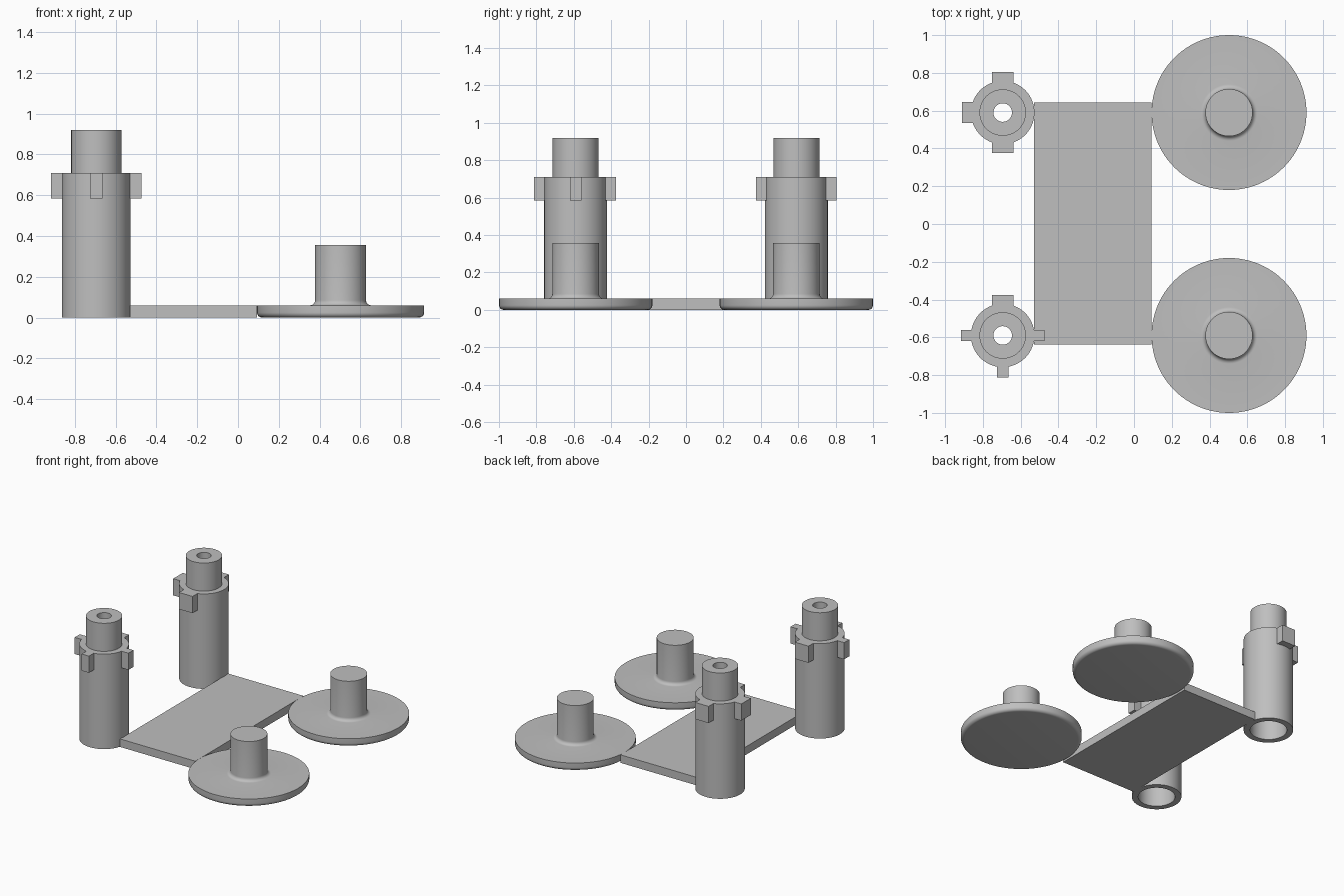
import bpy, math

cube = bpy.data.objects.get("Cube")
if cube:
    bpy.data.objects.remove(cube, do_unlink=True)

GREY = (0.52, 0.52, 0.52, 1)
mat = bpy.data.materials.new("plain grey")
mat.use_nodes = True
mat.diffuse_color = GREY
mat.node_tree.nodes["Principled BSDF"].inputs["Base Color"].default_value = GREY


def add_mesh(name, verts, faces, location=(0, 0, 0)):
    mesh = bpy.data.meshes.new(name)
    mesh.from_pydata(verts, [], faces)
    mesh.materials.append(mat)
    obj = bpy.data.objects.new(name, mesh)
    obj.location = location
    bpy.context.collection.objects.link(obj)
    return obj


def lathe(name, profile, location, closed=False, sides=96):
    """Spin a (radius, z) profile; open profiles get flat end caps."""
    n = len(profile)
    verts = [(r * math.cos(2 * math.pi * s / sides), r * math.sin(2 * math.pi * s / sides), z)
             for s in range(sides) for r, z in profile]
    faces = []
    for s in range(sides):
        a, b = s * n, (s + 1) % sides * n
        for i in range(n if closed else n - 1):
            j = (i + 1) % n
            faces.append((a + i, b + i, b + j, a + j))
    if not closed:
        faces.append([s * n for s in reversed(range(sides))])
        faces.append([s * n + n - 1 for s in range(sides)])
    obj = add_mesh(name, verts, faces, location)
    bpy.ops.object.select_all(action="DESELECT")
    obj.select_set(True)
    bpy.context.view_layer.objects.active = obj
    bpy.ops.object.shade_smooth_by_angle(angle=math.radians(35))
    return obj


def box(name, lo, hi):
    verts = [(x, y, z) for x in (lo[0], hi[0]) for y in (lo[1], hi[1]) for z in (lo[2], hi[2])]
    faces = [(0, 1, 3, 2), (4, 6, 7, 5), (0, 4, 5, 1), (2, 3, 7, 6), (0, 2, 6, 4), (1, 5, 7, 3)]
    return add_mesh(name, verts, faces)


def arc(cx, cz, radius, start, end, steps=6):
    angles = [math.radians(start + (end - start) * i / steps) for i in range(steps + 1)]
    return [(cx + radius * math.cos(a), cz + radius * math.sin(a)) for a in angles]


POST_X, DISC_X, ROW_Y = -0.695, 0.503, 0.59
THICK, SHOULDER = 0.06, 0.71

# Flat connecting plate
box("base_plate", (-0.53, -0.637, 0), (0.093, 0.642, THICK))

# Stepped hollow post: wide socket below, narrow bore above
post = [(0.168, 0), (0.168, SHOULDER), (0.123, SHOULDER), (0.123, 0.92),
        (0.049, 0.92), (0.049, 0.6), (0.125, 0.6), (0.125, 0)]

# Disc with rounded lower rim, and a peg with a filleted foot
disc = (arc(0.385, 0.025, 0.025, -90, 0) + [(0.41, THICK)]
        + arc(0.15, THICK + 0.025, 0.025, 270, 180) + [(0.125, 0.357)])

# Lugs: direction and width for each post
WIDE, SLIM = 0.112, 0.06
lugs = {
    "front": [((-1, 0), SLIM), ((1, 0), SLIM), ((0, -1), SLIM), ((0, 1), WIDE)],
    "back": [((-1, 0), WIDE), ((0, -1), WIDE), ((0, 1), WIDE)],
}

for side, y in (("front", -ROW_Y), ("back", ROW_Y)):
    lathe(side + "_post", post, (POST_X, y, 0), closed=True)
    lathe(side + "_disc_and_peg", disc, (DISC_X, y, 0))
    for k, ((dx, dy), width) in enumerate(lugs[side]):
        reach = 0.222 if width == SLIM else 0.215
        xs = sorted((dx * 0.15, dx * reach)) if dx else (-width / 2, width / 2)
        ys = sorted((dy * 0.15, dy * reach)) if dy else (-width / 2, width / 2)
        box(f"{side}_post_lug_{k + 1}", (POST_X + xs[0], y + ys[0], 0.585),
            (POST_X + xs[1], y + ys[1], SHOULDER))
